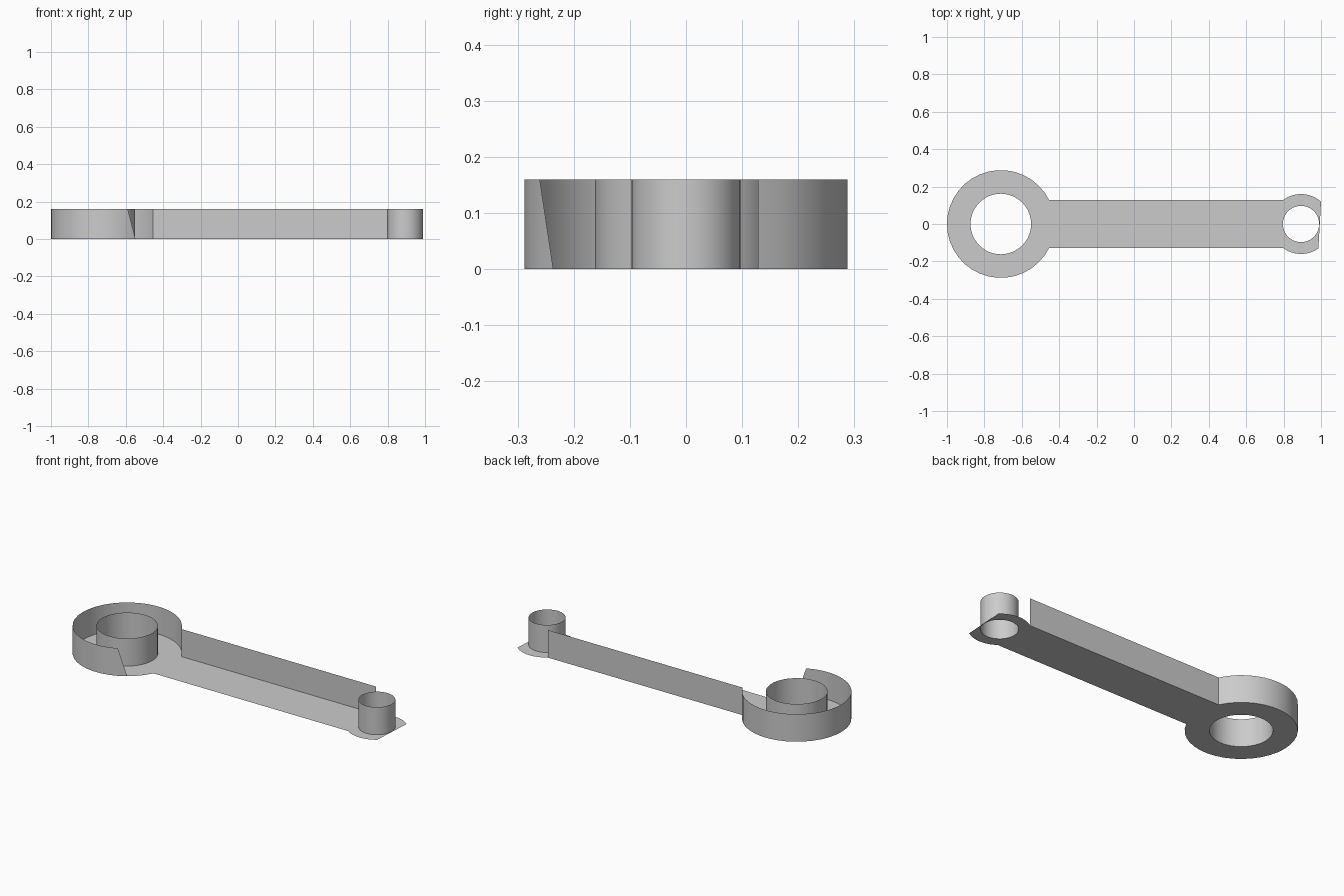
import bpy
import bmesh
from math import cos, sin, radians

if "Cube" in bpy.data.objects:
    bpy.data.objects.remove(bpy.data.objects["Cube"], do_unlink=True)

HEIGHT = 0.16
HALF_BAR = 0.128
BIG, SMALL = -0.712, 0.893       # ring centres along x
BIG_R, BIG_HOLE = 0.288, 0.162
SMALL_R, SMALL_HOLE = 0.16, 0.097

grey = bpy.data.materials.new("plain grey")
grey.use_nodes = True
grey.diffuse_color = (0.6, 0.6, 0.6, 1)
grey.node_tree.nodes["Principled BSDF"].inputs["Base Color"].default_value = (0.6, 0.6, 0.6, 1)


def arc(cx, radius, start, end, steps):
    angles = [radians(start + (end - start) * i / steps) for i in range(steps + 1)]
    return [(cx + radius * cos(a), radius * sin(a)) for a in angles]


def finish(bm, name):
    mesh = bpy.data.meshes.new(name)
    bm.to_mesh(mesh)
    bm.free()
    mesh.materials.append(grey)
    obj = bpy.data.objects.new(name, mesh)
    bpy.context.collection.objects.link(obj)
    return obj


def wall(name, path, slanted_end=False):
    """Upright sheet over a path; a slanted end tapers its last panel to the floor."""
    bm = bmesh.new()
    low = [bm.verts.new((x, y, 0)) for x, y in path]
    high = [bm.verts.new((x, y, HEIGHT)) for x, y in (path[:-1] if slanted_end else path)]
    for i in range(len(high) - 1):
        bm.faces.new((low[i], low[i + 1], high[i + 1], high[i]))
    if slanted_end:
        bm.faces.new((low[-2], low[-1], high[-1]))
    for f in bm.faces:
        f.smooth = True
    return finish(bm, name)


# Outlines
big_arc = arc(BIG, BIG_R, 26.4, 333.6, 32)
lower_arc = arc(SMALL, SMALL_R, -126.5, -54.5, 12)
upper_arc = arc(SMALL, SMALL_R, 48, 126.5, 12)
big_hole = arc(BIG, BIG_HOLE, 360, 0, 48)
small_hole = arc(SMALL, SMALL_HOLE, 360, 0, 48)

# Floor plate with two holes
bm = bmesh.new()
for loop in (big_arc + lower_arc + upper_arc, big_hole[:-1], small_hole[:-1]):
    verts = [bm.verts.new((x, y, 0)) for x, y in loop]
    for a, b in zip(verts, verts[1:] + verts[:1]):
        bm.edges.new((a, b))
bmesh.ops.triangle_fill(bm, use_beauty=True, edges=bm.edges[:], normal=(0, 0, -1))
for f in bm.faces:
    if f.normal.z > 0:
        f.normal_flip()
finish(bm, "floor_plate")

# Outer ring wall, back wall of the bar, and the two bores
wall("big_ring_wall", big_arc[:30], slanted_end=True)
wall("bar_back_wall", [upper_arc[-1], big_arc[0]])
wall("big_bore", big_hole)
wall("small_bore", small_hole)
